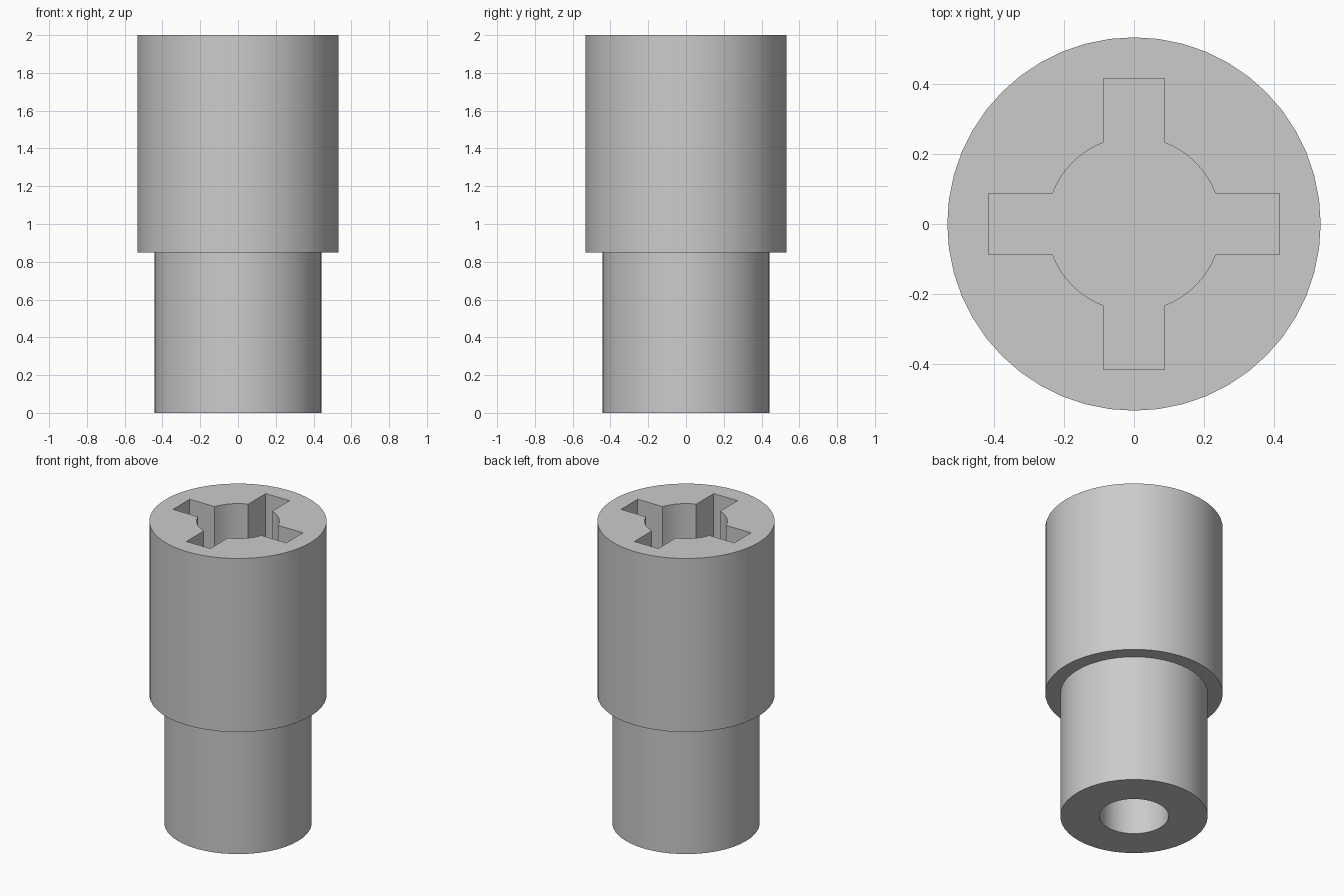
import bpy, bmesh, math

if "Cube" in bpy.data.objects:
    bpy.data.objects.remove(bpy.data.objects["Cube"], do_unlink=True)

SIDES = 48
OUTER_R, STEM_R = 0.5325, 0.4425
SHOULDER_Z, TOP_Z = 0.85, 2.0
SOCKET_R, ARM_REACH, ARM_HALF = 0.248, 0.415, 0.0875
SOCKET_FLOOR = 0.85
BORE_R, BORE_TOP = 0.208, 0.6

grey = bpy.data.materials.new("plain_grey")
grey.use_nodes = True
colour = (0.6, 0.6, 0.6, 1)
grey.diffuse_color = colour
grey.node_tree.nodes["Principled BSDF"].inputs["Base Color"].default_value = colour


def make_object(name, bm):
    bmesh.ops.recalc_face_normals(bm, faces=bm.faces)
    mesh = bpy.data.meshes.new(name)
    bm.to_mesh(mesh)
    bm.free()
    mesh.materials.append(grey)
    obj = bpy.data.objects.new(name, mesh)
    bpy.context.collection.objects.link(obj)
    return obj


def prism(name, outline, z0, z1):
    """Closed outline in the xy plane raised from z0 to z1."""
    bm = bmesh.new()
    base = bm.faces.new([bm.verts.new((x, y, z0)) for x, y in outline])
    raised = bmesh.ops.extrude_face_region(bm, geom=[base])["geom"]
    for v in raised:
        if isinstance(v, bmesh.types.BMVert):
            v.co.z = z1
    return make_object(name, bm)


def circle(radius):
    turns = [2 * math.pi * i / SIDES for i in range(SIDES)]
    return [(radius * math.cos(a), radius * math.sin(a)) for a in turns]


def cross_outline():
    """Round hole with four square-ended slots, one quarter at a time."""
    start = math.asin(ARM_HALF / SOCKET_R)
    steps = 8
    quarter = [(ARM_REACH, -ARM_HALF), (ARM_REACH, ARM_HALF)]
    for i in range(steps + 1):
        a = start + (math.pi / 2 - 2 * start) * i / steps
        quarter.append((SOCKET_R * math.cos(a), SOCKET_R * math.sin(a)))
    points = []
    for _ in range(4):
        points += quarter
        quarter = [(-y, x) for x, y in quarter]
    return points


def cut(target, cutter):
    mod = target.modifiers.new("cut", "BOOLEAN")
    mod.operation = "DIFFERENCE"
    mod.solver = "EXACT"
    mod.object = cutter
    bpy.context.view_layer.objects.active = target
    bpy.ops.object.modifier_apply(modifier=mod.name)
    bpy.data.objects.remove(cutter, do_unlink=True)


# Stepped body: a stem under a wider sleeve, spun from a half profile
bm = bmesh.new()
profile = [(0, 0), (STEM_R, 0), (STEM_R, SHOULDER_Z),
           (OUTER_R, SHOULDER_Z), (OUTER_R, TOP_Z), (0, TOP_Z)]
verts = [bm.verts.new((r, 0, z)) for r, z in profile]
edges = [bm.edges.new(pair) for pair in zip(verts, verts[1:])]
bmesh.ops.spin(bm, geom=verts + edges, cent=(0, 0, 0), axis=(0, 0, 1),
               angle=2 * math.pi, steps=SIDES, use_merge=True)
bmesh.ops.remove_doubles(bm, verts=bm.verts, dist=0.0001)
body = make_object("stepped_sleeve", bm)

# Cross-shaped socket in the top and round bore in the foot
cut(body, prism("socket_cutter", cross_outline(), SOCKET_FLOOR, TOP_Z + 0.1))
cut(body, prism("bore_cutter", circle(BORE_R), -0.1, BORE_TOP))

# Smooth round walls with sharp rims
bpy.ops.object.select_all(action="DESELECT")
body.select_set(True)
bpy.context.view_layer.objects.active = body
bpy.ops.object.shade_smooth_by_angle(angle=math.radians(30))
